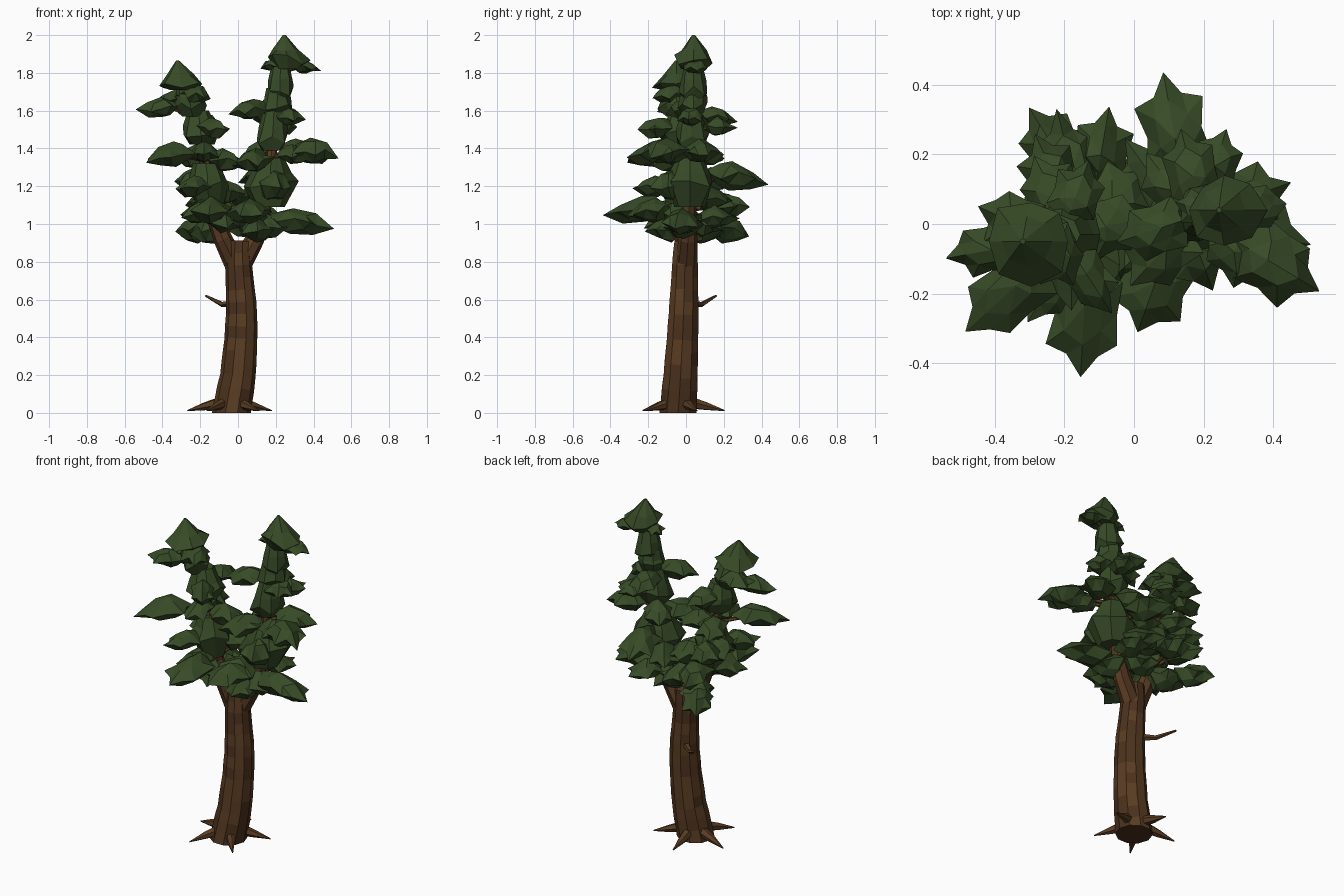
import bpy, bmesh, random
from math import sin, cos, pi, radians, atan2
from mathutils import Vector, Matrix

if "Cube" in bpy.data.objects:
    bpy.data.objects.remove(bpy.data.objects["Cube"])

random.seed(7)


def material(name, r, g, b):
    m = bpy.data.materials.new(name)
    m.diffuse_color = (r, g, b, 1)
    m.use_nodes = True
    m.node_tree.nodes["Principled BSDF"].inputs["Base Color"].default_value = m.diffuse_color
    return m


bark = [material("bark", .1, .045, .016), material("bark_dark", .07, .031, .012)]
leaf = [material("needles", .038, .07, .02)]


def finish(name, bm, mats, checker=False):
    bmesh.ops.recalc_face_normals(bm, faces=bm.faces)
    if checker:
        for f in bm.faces:
            f.material_index = int(random.random() < .4)
    me = bpy.data.meshes.new(name)
    bm.to_mesh(me)
    bm.free()
    for m in mats:
        me.materials.append(m)
    ob = bpy.data.objects.new(name, me)
    bpy.context.collection.objects.link(ob)
    return ob


def bridge(bm, a, b):
    n = len(a)
    for i in range(n):
        bm.faces.new((a[i], a[(i + 1) % n], b[(i + 1) % n], b[i]))


def sample(path, z):
    """Point (x, y, z, radius) on a rising path at height z."""
    for p, q in zip(path, path[1:]):
        if z <= q[2]:
            t = max(0, (z - p[2]) / (q[2] - p[2]))
            return [u + (v - u) * t for u, v in zip(p, q)]
    return list(path[-1])


def tube(name, pts, sides, checker=False):
    bm = bmesh.new()
    rings = []
    for i, p in enumerate(pts):
        d = Vector(pts[min(i + 1, len(pts) - 1)][:3]) - Vector(pts[max(i - 1, 0)][:3])
        rot = Vector((0, 0, 1)).rotation_difference(d)
        if i == 0 and p[2] == 0:
            rot.identity()
        rings.append([bm.verts.new(Vector(p[:3]) + rot @ Vector(
            (p[3] * cos(2 * pi * k / sides), p[3] * sin(2 * pi * k / sides), 0)))
            for k in range(sides)])
    for a, b in zip(rings, rings[1:]):
        bridge(bm, a, b)
    bm.faces.new(rings[0])
    bm.faces.new(rings[-1])
    return finish(name, bm, bark, checker)


# Curved trunk
trunk = [(-.035, -.042, 0, .103), (0, -.029, .2, .094), (.016, -.018, .4, .087),
         (.019, -.012, .55, .082), (.002, -.005, .8, .07), (.005, 0, .95, .06)]
rows = []
for i in range(15):
    p = sample(trunk, i * .91 / 14)
    p[3] *= random.uniform(.99, 1.03)
    rows.append(p)
tube("trunk", rows, 10, True)

# Forked stems
left = [(0, 0, .76, .06), (-.08, -.01, .92, .05), (-.13, -.02, 1.05, .042), (-.17, -.03, 1.3, .032),
        (-.22, -.04, 1.55, .022), (-.31, -.05, 1.84, .006)]
right = [(0, 0, .76, .06), (.09, .01, .92, .05), (.13, .015, 1.05, .042), (.17, .02, 1.3, .032),
         (.2, .03, 1.6, .022), (.245, .04, 1.95, .006)]
tube("left_stem", left, 8, True)
tube("right_stem", right, 8, True)

# Spiky roots
for i in range(5):
    a = radians(238 + 72 * i)
    c, s = cos(a), sin(a)
    tube("root", [(-.035 + .05 * c, -.03 + .05 * s, .055, .034),
                  (-.04 + .14 * c, -.03 + .14 * s, .035, .022),
                  (-.04 + .235 * c, -.03 + .235 * s, .012, .003)], 6)

# Dead twig
tube("dead_twig", [(-.02, .03, .58, .02), (-.085, .085, .575, .014), (-.17, .16, .62, .006)], 5)


def pad(name, x, y, z, length, width, height, stem):
    """Flat star-edged spray of needles pointing away from its stem."""
    base = Vector(sample(stem, z - .03)[:3])
    yaw = atan2(y - base.y, x - base.x)
    # Reach further in towards the stem while keeping the tip in place
    x -= .1 * length * cos(yaw)
    y -= .1 * length * sin(yaw)
    length *= 1.22
    width *= 1.14
    n = 6
    bm = bmesh.new()

    def ring(count, radii, h):
        out = []
        for k in range(count):
            a = 2 * pi * k / count
            r = radii[k % len(radii)] * random.uniform(.92, 1.1)
            if k == 0 and len(radii) > 1:
                r = 1.06
            out.append(bm.verts.new((r * cos(a) * length / 2, r * sin(a) * width / 2,
                                     height * (h + random.uniform(-.14, .14)))))
        return out
    rim = ring(2 * n, (1, .76), 0)
    for v in rim[::2]:
        v.co.z -= height * .08
    upper = ring(n, (.52,), .3)
    lower = ring(n, (.5,), -.38)
    top = bm.verts.new((-.08 * length, 0, height * .5))
    bottom = bm.verts.new((-.08 * length, 0, height * -.55))
    for inner, pole in ((upper, top), (lower, bottom)):
        for k in range(n):
            j = (k + 1) % n
            bm.faces.new((rim[2 * k], rim[2 * k + 1], inner[k]))
            bm.faces.new((rim[2 * k + 1], rim[2 * j], inner[j]))
            bm.faces.new((rim[2 * k + 1], inner[j], inner[k]))
            bm.faces.new((inner[k], inner[j], pole))
    bm.transform(Matrix.Translation((x, y, z)) @ Matrix.Rotation(yaw, 4, 'Z')
                 @ Matrix.Rotation(radians(7), 4, 'Y'))
    finish(name, bm, leaf)
    tube("branch", [(*base, .014), (x, y, z, .007)], 5)


def tuft(name, x, y, z0, z1, r0, r1, bulge, lean=0):
    """Jagged faceted clump round a stem; bulge is the relative height of its widest ring."""
    n = 8
    wide = z0 + bulge * (z1 - z0)
    bm = bmesh.new()
    rings = []
    for r, z, jag, t in ((r0 * .55, z0, 0, 0), (r0, wide, .3, bulge),
                         (r0 * .55 + r1 * .45, wide + .4 * (z1 - wide), .08, .6), (r1, z1, 0, 1)):
        rings.append([])
        for k in range(n):
            q = r * (1 + jag * random.uniform(-.9, .3))
            rings[-1].append(bm.verts.new((x + lean * t + cos(2 * pi * k / n) * q,
                                           y + sin(2 * pi * k / n) * q,
                                           z + jag * random.uniform(-.1, .1))))
    for a, b in zip(rings, rings[1:]):
        bridge(bm, a, b)
    bm.faces.new(rings[0])
    bm.faces.new(rings[-1])
    finish(name, bm, leaf)


# Needle sprays: x, y, z, length, width, height
left_pads = [
    (-.375, -.21, 1.37, .28, .18, .13), (-.44, -.08, 1.62, .19, .14, .1),
    (-.36, .01, 1.66, .18, .16, .1), (-.145, -.285, 1.08, .29, .2, .13),
    (-.24, .235, .97, .22, .16, .14), (-.19, .2, 1.11, .25, .17, .12),
    (-.09, .23, 1.1, .2, .16, .12), (-.25, -.19, 1.2, .2, .15, .11),
    (-.12, -.17, 1.51, .19, .13, .1), (-.24, .1, 1.36, .2, .17, .12),
    (-.22, -.1, 1.07, .2, .18, .12), (-.15, .12, .97, .2, .18, .14),
    (-.16, .1, 1.53, .17, .15, .1), (-.24, .03, 1.22, .17, .18, .14),
    (-.22, -.1, 1.69, .17, .15, .1), (-.05, .0, 1.34, .2, .17, .12),
    (-.18, -.14, 1.38, .2, .15, .11), (-.24, .16, 1.24, .2, .16, .12),
    (-.08, -.12, 1.02, .2, .18, .13), (-.04, .08, 1.17, .2, .18, .12)]
right_pads = [
    (.42, -.125, 1.39, .25, .2, .13), (.345, -.03, 1.015, .31, .2, .13),
    (.11, .29, 1.255, .28, .19, .15), (.24, .19, 1.52, .16, .13, .1),
    (.16, .17, 1.57, .2, .15, .1), (.31, -.1, 1.37, .18, .15, .1),
    (.05, -.2, 1.07, .22, .2, .13), (.05, -.02, 1.61, .2, .15, .1),
    (.07, -.09, 1.34, .22, .17, .12), (.36, .05, 1.835, .15, .13, .07),
    (.34, .08, 1.39, .22, .17, .12), (.28, .02, 1.57, .15, .14, .1),
    (.05, .14, 1.14, .24, .18, .13), (.02, -.08, 1.05, .24, .2, .13),
    (.19, -.09, 1.21, .2, .18, .15), (.16, .18, 1.04, .2, .17, .12),
    (.17, .05, 1.84, .1, .1, .06), (.1, .12, 1.38, .2, .16, .13),
    (.17, -.03, .99, .2, .18, .13), (.1, -.12, .97, .18, .17, .13), (.03, .11, 1.0, .18, .18, .13)]
for p in left_pads:
    pad("left_needle_spray", *p, left)
for p in right_pads:
    pad("right_needle_spray", *p, right)

# Needle clumps round the stems: x, y, bottom, top, lower and upper radius, bulge, lean
for t in [(-.15, -.02, 1.08, 1.32, .12, .07, .55, -.02), (-.19, -.03, 1.42, 1.6, .12, .055, .3, -.02),
          (-.24, -.05, 1.57, 1.74, .1, .05, .3, -.03), (-.29, -.05, 1.71, 1.865, .13, .008, .2, -.03),
          (.165, .02, 1.09, 1.35, .15, .07, .45, .01), (.18, .03, 1.39, 1.6, .1, .055, .3, .01),
          (.205, .04, 1.58, 1.72, .085, .06, .3, .005), (.22, .04, 1.66, 1.85, .085, .045, .25, .005),
          (.265, .04, 1.82, 2.0, .12, .008, .28, -.02)]:
    tuft("needle_clump", *t)
